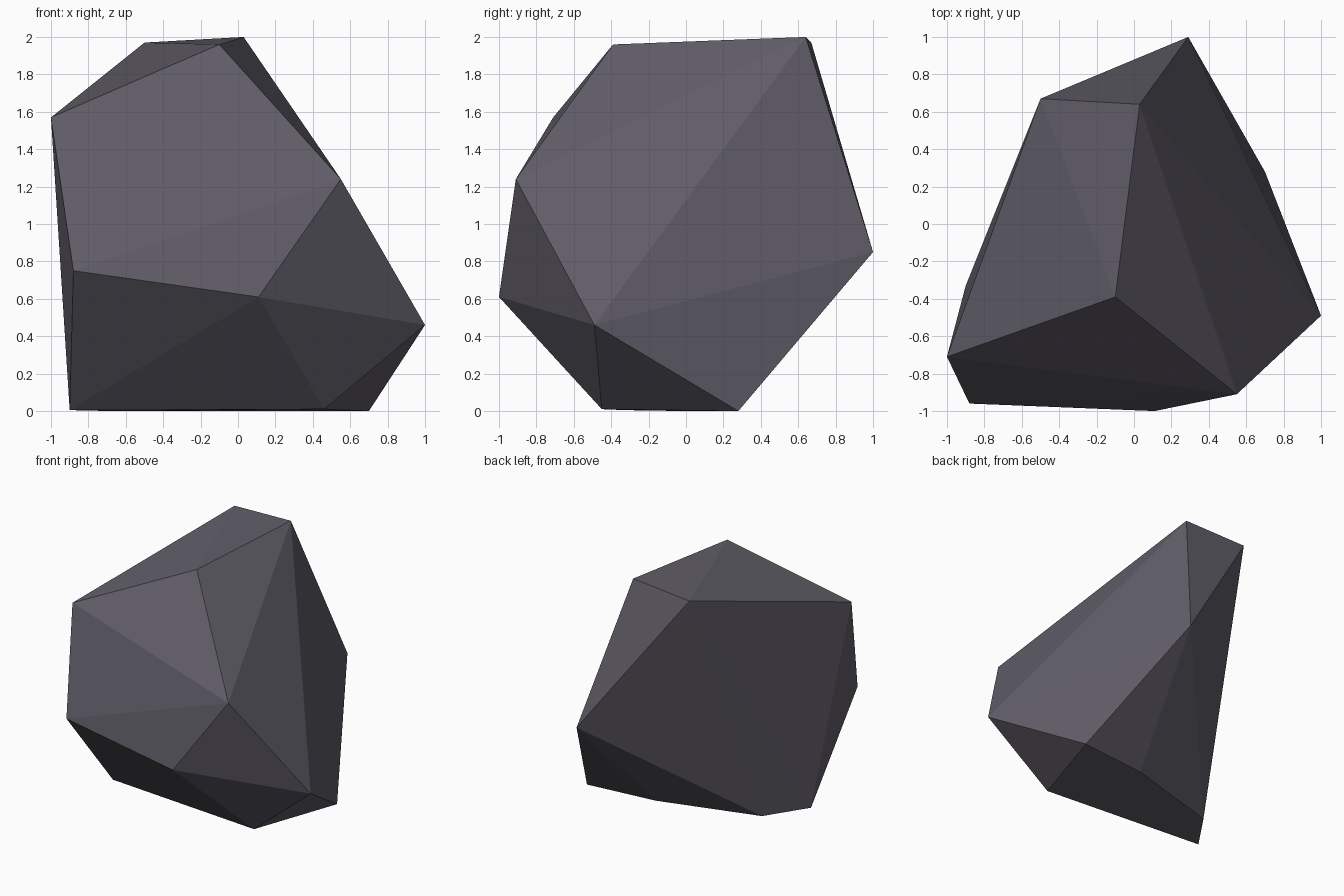
import bpy, bmesh

if "Cube" in bpy.data.objects:
    bpy.data.objects.remove(bpy.data.objects["Cube"])

# Corner points of the faceted boulder, grouped by level
base = [(-0.90, -0.33, 0.005), (0.46, -0.45, 0.01), (0.70, 0.28, 0.0),
        (0.12, 0.22, 0.0), (-0.68, -0.01, 0.0)]
middle = [(-0.88, -0.96, 0.75), (0.11, -1.0, 0.61), (1.0, -0.49, 0.46),
          (0.29, 1.0, 0.85), (0.55, -0.91, 1.24), (-1.0, -0.71, 1.57)]
crown = [(-0.10, -0.39, 1.96), (0.03, 0.64, 2.0), (-0.50, 0.67, 1.97)]

# Flat-sided convex boulder wrapped around the corners
bm = bmesh.new()
for corner in base + middle + crown:
    bm.verts.new(corner)
bmesh.ops.convex_hull(bm, input=bm.verts[:])
bmesh.ops.recalc_face_normals(bm, faces=bm.faces[:])
mesh = bpy.data.meshes.new("boulder")
bm.to_mesh(mesh)
bm.free()
boulder = bpy.data.objects.new("boulder", mesh)
bpy.context.collection.objects.link(boulder)

# Dark purplish grey stone
stone = bpy.data.materials.new("dark_grey_stone")
stone.diffuse_color = (0.118, 0.110, 0.137, 1.0)
stone.use_nodes = True
stone.node_tree.nodes["Principled BSDF"].inputs["Base Color"].default_value = stone.diffuse_color
mesh.materials.append(stone)
